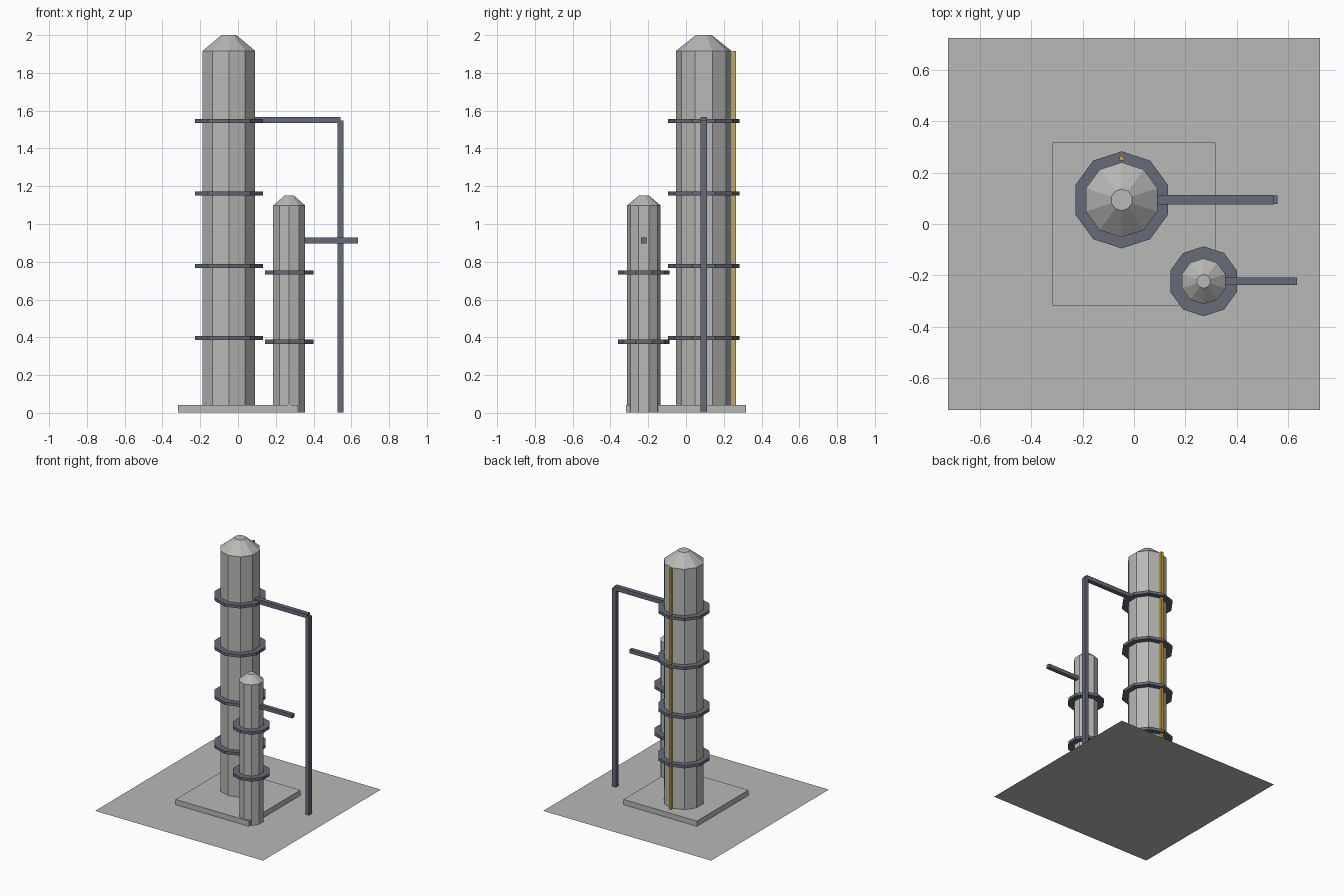
import bpy
import bmesh
from mathutils import Matrix, Vector

cube = bpy.data.objects.get("Cube")
if cube:
    bpy.data.objects.remove(cube, do_unlink=True)


def material(name, rgb):
    mat = bpy.data.materials.new(name)
    mat.use_nodes = True
    color = (*rgb, 1)
    mat.diffuse_color = color
    mat.node_tree.nodes["Principled BSDF"].inputs["Base Color"].default_value = color
    return mat


GREY = material("pale grey", (0.48, 0.48, 0.465))
STEEL = material("slate steel", (0.13, 0.147, 0.185))
YELLOW = material("safety yellow", (0.62, 0.40, 0.03))


def finish(name, bm, mat):
    mesh = bpy.data.meshes.new(name)
    bm.to_mesh(mesh)
    bm.free()
    mesh.materials.append(mat)
    obj = bpy.data.objects.new(name, mesh)
    bpy.context.collection.objects.link(obj)
    return obj


def box(name, low, high, mat):
    low, high = Vector(low), Vector(high)
    bm = bmesh.new()
    bmesh.ops.create_cube(bm, size=1, matrix=Matrix.Translation((low + high) / 2)
                          @ Matrix.Diagonal((*(high - low), 1)))
    return finish(name, bm, mat)


def drum(name, x, y, z0, z1, r0, r1, mat):
    """Ten-sided frustum with a corner pointing along y."""
    bm = bmesh.new()
    bmesh.ops.create_cone(bm, cap_ends=True, segments=10, radius1=r0, radius2=r1,
                          depth=z1 - z0, matrix=Matrix.Translation((x, y, (z0 + z1) / 2)))
    # Turn the drum so that a corner lies on the y axis
    axis = Vector((x, y, 0))
    corner = max(bm.verts, key=lambda v: v.co.y)
    angle = Vector((0, 1)).angle_signed((corner.co - axis).xy)
    bmesh.ops.rotate(bm, verts=bm.verts, cent=axis, matrix=Matrix.Rotation(angle, 3, "Z"))
    return finish(name, bm, mat)


def tower(name, x, y, base, shoulder, top, radius, crown, ring_radius, ring_heights):
    drum(name + "_shell", x, y, base, shoulder, radius, radius, GREY)
    drum(name + "_cap", x, y, shoulder, top, radius, crown, GREY)
    for i, z in enumerate(ring_heights, 1):
        drum(f"{name}_platform_{i}", x, y, z - 0.011, z + 0.011,
             ring_radius, ring_radius, STEEL)


# Ground sheet and foundation slab
bm = bmesh.new()
bmesh.ops.create_grid(bm, x_segments=1, y_segments=1, size=0.725)
finish("ground_sheet", bm, GREY)
box("foundation_slab", (-0.317, -0.317, 0.002), (0.317, 0.317, 0.043), GREY)

# Columns with their ring platforms
X1, Y1 = -0.048, 0.094
X2, Y2 = 0.271, -0.223
tower("tall_column", X1, Y1, 0.02, 1.917, 2.0, 0.146, 0.042, 0.189,
      (0.396, 0.778, 1.162, 1.545))
tower("short_column", X2, Y2, 0.002, 1.098, 1.15, 0.089, 0.027, 0.136, (0.377, 0.743))

# Square pipes
box("overhead_pipe", (X1, Y1 - 0.018, 1.534), (0.543, Y1 + 0.018, 1.567), STEEL)
box("down_pipe", (0.527, Y1 - 0.017, 0.002), (0.559, Y1 + 0.017, 1.548), STEEL)
box("outlet_pipe", (X2, Y2 - 0.015, 0.898), (0.634, Y2 + 0.015, 0.928), STEEL)

# Ladder rail behind the tall column
box("ladder_rail", (X1 - 0.009, 0.247, 0.043), (X1 + 0.009, 0.265, 1.915), YELLOW)
